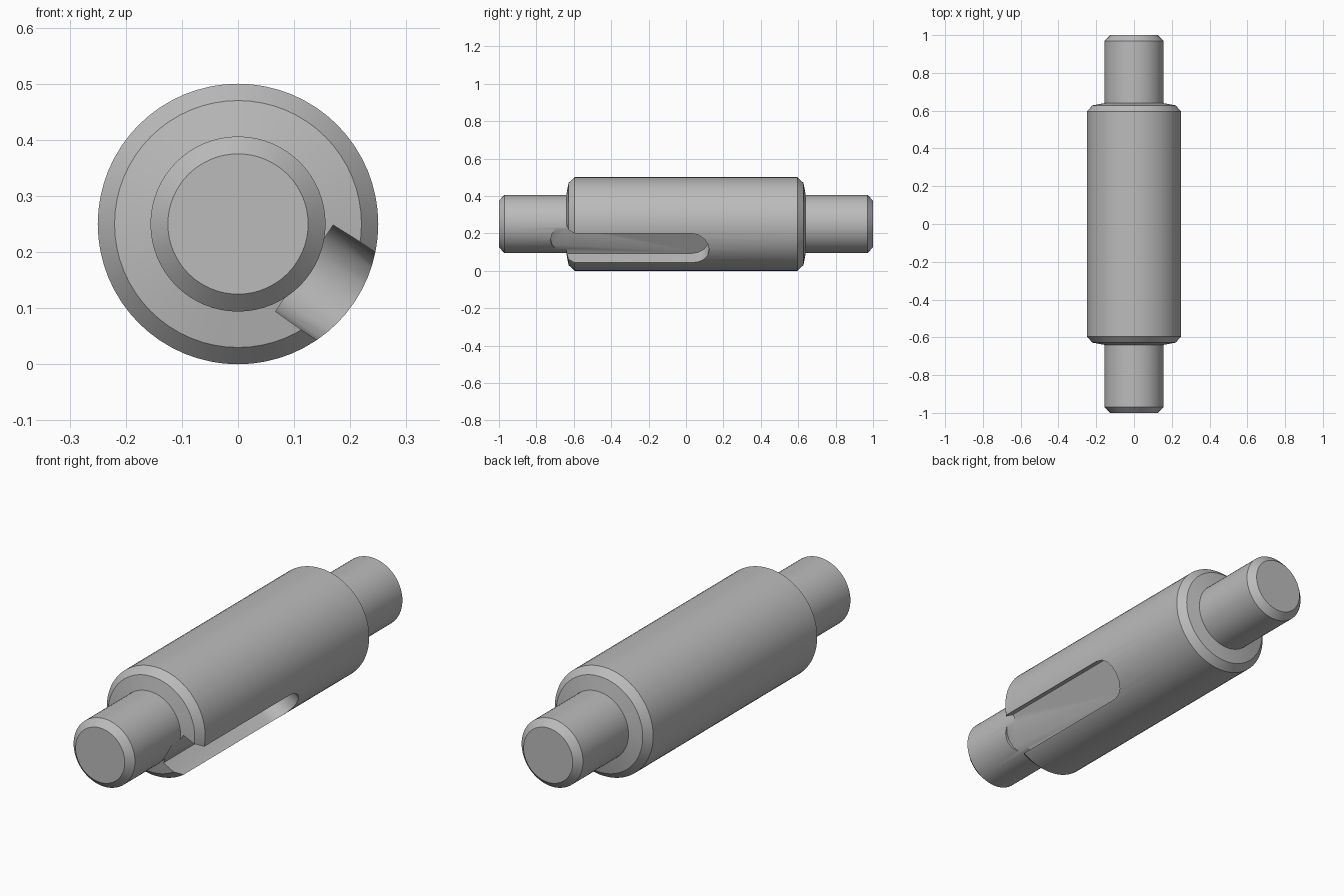
import bpy, bmesh, math
from mathutils import Vector

cube = bpy.data.objects.get("Cube")
if cube:
    bpy.data.objects.remove(cube, do_unlink=True)

AXIS_Z = 0.25
SIDES = 64

steel = bpy.data.materials.new("steel_grey")
steel.use_nodes = True
steel.diffuse_color = (0.5, 0.5, 0.5, 1)
steel.node_tree.nodes["Principled BSDF"].inputs["Base Color"].default_value = (0.5, 0.5, 0.5, 1)


def finish(name, bm):
    bmesh.ops.recalc_face_normals(bm, faces=bm.faces)
    mesh = bpy.data.meshes.new(name)
    bm.to_mesh(mesh)
    bm.free()
    mesh.materials.append(steel)
    obj = bpy.data.objects.new(name, mesh)
    bpy.context.collection.objects.link(obj)
    return obj


def lathe(name, profile):
    """Turn (radius, y) points around the shaft axis and cap both ends."""
    bm = bmesh.new()
    rings = []
    for r, y in profile:
        angles = [math.tau * i / SIDES for i in range(SIDES)]
        rings.append([bm.verts.new((r * math.cos(a), y, AXIS_Z + r * math.sin(a))) for a in angles])
    for a, b in zip(rings, rings[1:]):
        for i in range(SIDES):
            j = (i + 1) % SIDES
            bm.faces.new((a[i], a[j], b[j], b[i]))
    bm.faces.new(rings[0])
    bm.faces.new(rings[-1])
    return finish(name, bm)


# Stepped shaft: chamfered journals and a wider chamfered barrel
half = [(0.125, 1.0), (0.156, 0.97), (0.156, 0.64), (0.22, 0.628), (0.25, 0.595)]
shaft = lathe("stepped_shaft", [(r, -y) for r, y in half] + half[::-1])

# Round-ended keyway cutter, sunk radially into the lower left side
tilt = math.radians(-33.7)
out = Vector((math.cos(tilt), 0, math.sin(tilt)))
across = Vector((-math.sin(tilt), 0, math.cos(tilt)))
width, floor, top = 0.094, 0.142, 0.32
steps = 8
outline = []
for centre, start in ((0.03, 0), (-0.63, math.pi)):
    for i in range(steps + 1):
        a = start + math.pi * i / steps
        outline.append((width * math.cos(a), centre + width * math.sin(a)))

bm = bmesh.new()
loops = []
for depth in (floor, top):
    base = Vector((0, 0, AXIS_Z)) + out * depth
    loops.append([bm.verts.new(base + across * u + Vector((0, y, 0))) for u, y in outline])
bm.faces.new(loops[0])
bm.faces.new(loops[1])
for i in range(len(outline)):
    j = (i + 1) % len(outline)
    bm.faces.new((loops[0][i], loops[0][j], loops[1][j], loops[1][i]))
cutter = finish("keyway_cutter", bm)
cutter.hide_render = True

# Cut the keyway, then drop the cutter
cut = shaft.modifiers.new("keyway", "BOOLEAN")
cut.operation = "DIFFERENCE"
cut.solver = "EXACT"
cut.object = cutter
bpy.ops.object.select_all(action="DESELECT")
bpy.context.view_layer.objects.active = shaft
shaft.select_set(True)
bpy.ops.object.modifier_apply(modifier=cut.name)
bpy.data.objects.remove(cutter, do_unlink=True)
bpy.ops.object.shade_smooth_by_angle(angle=math.radians(28))
